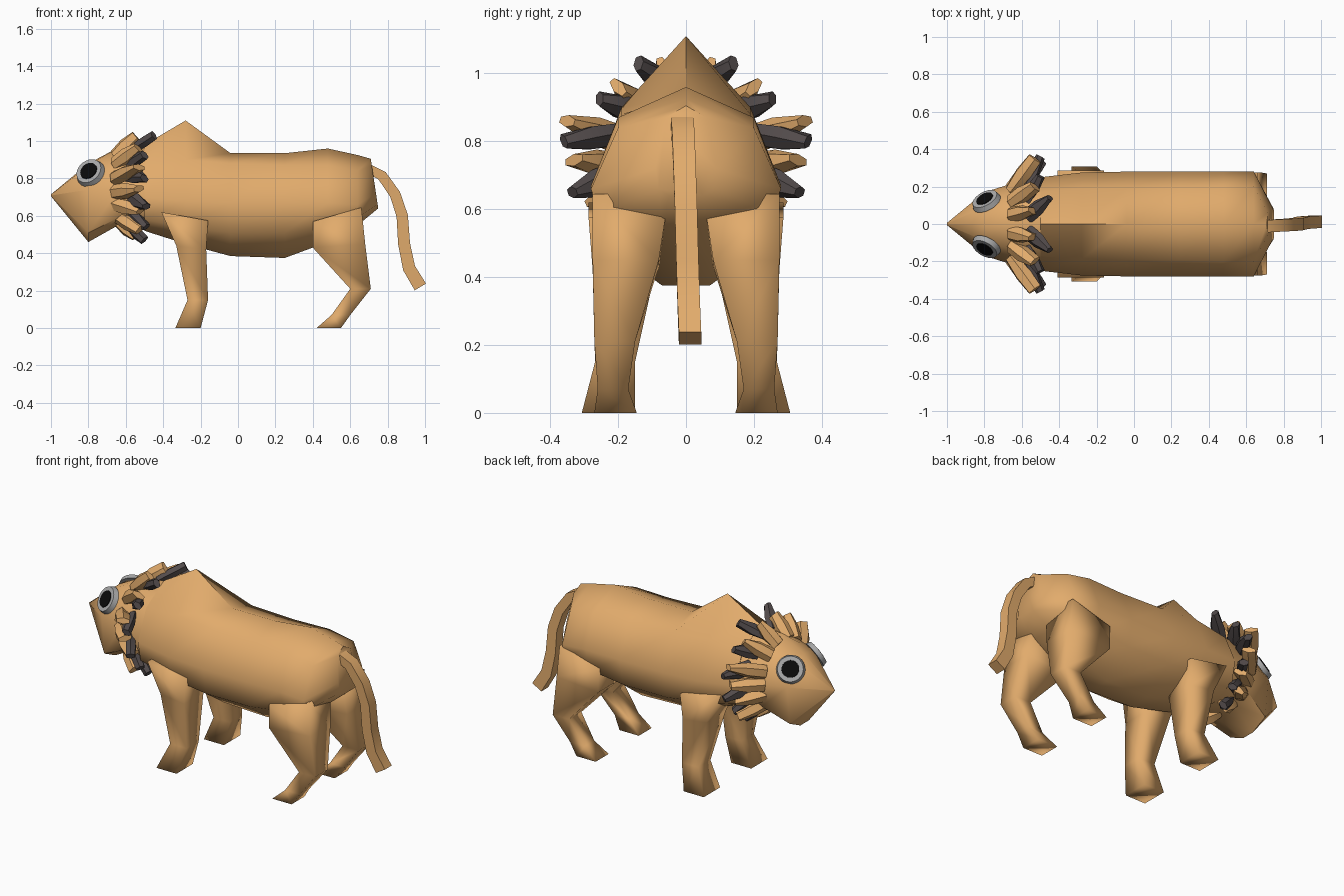
import bpy, bmesh, math
from mathutils import Vector

if "Cube" in bpy.data.objects:
    bpy.data.objects.remove(bpy.data.objects["Cube"])


def material(name, rgb):
    m = bpy.data.materials.new(name)
    m.diffuse_color = (*rgb, 1)
    m.use_nodes = True
    m.node_tree.nodes["Principled BSDF"].inputs["Base Color"].default_value = m.diffuse_color
    return m


TAN = material("tan", (0.76, 0.41, 0.15))
DARK = material("dark_fur", (0.085, 0.07, 0.07))
GREY = material("eye_grey", (0.40, 0.40, 0.40))
BLACK = material("black", (0.003, 0.003, 0.003))


def loft(bm, rings):
    """Skin a list of closed point loops and cap both ends."""
    vs = [[bm.verts.new(p) for p in r] for r in rings]
    n = len(vs[0])
    for a, b in zip(vs, vs[1:]):
        for i in range(n):
            j = (i + 1) % n
            bm.faces.new((a[i], a[j], b[j], b[i]))
    bm.faces.new(vs[0])
    bm.faces.new(vs[-1])


def finish(name, bm, mat, mirror=False, angle=50):
    bmesh.ops.recalc_face_normals(bm, faces=bm.faces)
    me = bpy.data.meshes.new(name)
    bm.to_mesh(me)
    bm.free()
    me.materials.append(mat)
    ob = bpy.data.objects.new(name, me)
    bpy.context.collection.objects.link(ob)
    bpy.ops.object.select_all(action='DESELECT')
    ob.select_set(True)
    bpy.context.view_layer.objects.active = ob
    bpy.ops.object.shade_smooth_by_angle(angle=math.radians(angle))
    if mirror:
        mod = ob.modifiers.new("Mirror", 'MIRROR')
        mod.use_axis = (False, True, False)
        mod.use_mirror_merge = False
    return ob


def section(x, top, sy, sz, w, z1, z2, bot, by, rake=0, low=0.9):
    """Symmetric section: ridge, shoulders, flanks, belly; rake leans it back."""
    half = [(sy, sz), (w, z1), (w * low, z2), (by, bot)]
    pts = [(0, top)] + half + [(-y, z) for y, z in reversed(half)]
    return [(x + rake * (top - z), y, z) for y, z in pts]


# Torso with shoulder hump and raked rump
bm = bmesh.new()
loft(bm, [section(*s) for s in (
    (-0.50, 0.98, 0.17, 0.88, 0.25, 0.70, 0.58, 0.52, 0.08),
    (-0.28, 1.11, 0.19, 0.90, 0.275, 0.68, 0.54, 0.45, 0.08),
    (-0.04, 0.935, 0.19, 0.88, 0.28, 0.67, 0.51, 0.385, 0.07),
    (0.25, 0.935, 0.19, 0.87, 0.28, 0.67, 0.51, 0.375, 0.07),
    (0.48, 0.96, 0.20, 0.87, 0.28, 0.67, 0.54, 0.46, 0.07),
    (0.64, 0.925, 0.20, 0.84, 0.28, 0.66, 0.59, 0.55, 0.07),
    (0.71, 0.905, 0.06, 0.87, 0.09, 0.72, 0.66, 0.64, 0.05, 0.15))])
finish("torso", bm, TAN, angle=60)

# Head: pointed muzzle tip, wide jaw
bm = bmesh.new()
loft(bm, [section(*s, 0, 0.85) for s in (
    (-1.00, 0.715, 0.005, 0.713, 0.006, 0.71, 0.708, 0.705, 0.003),
    (-0.80, 0.88, 0.09, 0.87, 0.17, 0.74, 0.51, 0.46, 0.04),
    (-0.64, 0.965, 0.14, 0.89, 0.22, 0.74, 0.59, 0.55, 0.08),
    (-0.48, 0.98, 0.17, 0.88, 0.25, 0.70, 0.58, 0.52, 0.08))])
finish("head", bm, TAN, angle=60)


def leg(name, levels):
    """Softly shaded box rings: front edge, back edge, inner and outer y."""
    bm = bmesh.new()
    loft(bm, [[(xf, yi, zf), (xf, yo, zf), (xb, yo, zb), (xb, yi, zb)]
              for xf, zf, xb, zb, yi, yo in levels])
    return finish(name, bm, TAN, mirror=True, angle=110)


leg("front_legs", [
    (-0.41, 0.62, -0.16, 0.575, 0.08, 0.287),
    (-0.33, 0.44, -0.17, 0.42, 0.09, 0.275),
    (-0.27, 0.15, -0.16, 0.15, 0.15, 0.268),
    (-0.335, 0.0, -0.20, 0.0, 0.15, 0.307)])
leg("hind_legs", [
    (0.40, 0.57, 0.66, 0.645, 0.05, 0.275),
    (0.40, 0.43, 0.68, 0.45, 0.08, 0.275),
    (0.60, 0.21, 0.71, 0.21, 0.15, 0.27),
    (0.50, 0.07, 0.60, 0.07, 0.17, 0.26),
    (0.42, 0.0, 0.55, 0.0, 0.145, 0.27)])

# Tail: square strip following a hanging curve
bm = bmesh.new()
path = [(0.70, 0.85), (0.77, 0.815), (0.84, 0.715), (0.878, 0.60),
        (0.888, 0.45), (0.915, 0.32), (0.975, 0.22)]
rings = []
for i, (x, z) in enumerate(path):
    a, b = path[max(i - 1, 0)], path[min(i + 1, len(path) - 1)]
    d = Vector((b[0] - a[0], b[1] - a[1])).normalized() * (0.026 + 0.0015 * i)
    y = -0.012 + 0.004 * i
    rings.append([(x - d.y * s, y + 0.033 * t, z + d.x * s)
                  for s, t in ((1, 1), (1, -1), (-1, -1), (-1, 1))])
loft(bm, rings)
finish("tail", bm, TAN)


def mane(name, mat, depth, tufts):
    """Blade-like tufts from root to tip, mirrored across the body."""
    bm = bmesh.new()
    for root, tip in tufts:
        a, b = Vector(root), Vector(tip)
        d = (b - a).normalized()
        out = Vector((0, a.y + b.y, a.z + b.z - 1.5)).normalized()
        side = d.cross(out).normalized()
        up = side.cross(d).normalized()
        loft(bm, [[a.lerp(b, t) + side * w * c + up * depth * h * s
                   for c, s in ((1, 0), (0.5, 0.9), (-0.5, 0.9),
                                (-1, 0), (-0.5, -0.9), (0.5, -0.9))]
                  for t, w, h in ((0, 0.042, 0.7), (0.5, 0.042, 1),
                                  (1, 0.018, 0.9))])
    return finish(name, bm, mat, mirror=True, angle=40)


mane("light_mane", TAN, 0.045, [
    ((-0.66, 0.05, 0.92), (-0.54, 0.07, 1.02)),
    ((-0.66, 0.12, 0.88), (-0.53, 0.20, 0.96)),
    ((-0.66, 0.18, 0.80), (-0.53, 0.35, 0.86)),
    ((-0.66, 0.19, 0.725), (-0.53, 0.33, 0.745)),
    ((-0.66, 0.17, 0.66), (-0.52, 0.27, 0.63)),
    ((-0.65, 0.13, 0.60), (-0.52, 0.25, 0.53)),
    ((-0.64, 0.06, 0.57), (-0.54, 0.10, 0.50))])
mane("dark_mane", DARK, 0.03, [
    ((-0.57, 0.04, 0.95), (-0.45, 0.14, 1.03)),
    ((-0.58, 0.13, 0.88), (-0.50, 0.255, 0.925)),
    ((-0.58, 0.20, 0.82), (-0.50, 0.36, 0.80)),
    ((-0.58, 0.20, 0.70), (-0.49, 0.335, 0.65)),
    ((-0.58, 0.18, 0.61), (-0.49, 0.24, 0.54)),
    ((-0.58, 0.10, 0.54), (-0.50, 0.15, 0.47))])


# Eyes: grey disc with a black pupil, facing out, forward and up
def eye_disc(name, mat, r0, r1, depth, offset):
    n = Vector((-0.42, 0.75, 0.50)).normalized()
    m = n.to_track_quat('Z', 'Y').to_matrix().to_4x4()
    m.translation = Vector((-0.79, 0.12, 0.83)) + n * offset
    bm = bmesh.new()
    bmesh.ops.create_cone(bm, cap_ends=True, segments=24, radius1=r0,
                          radius2=r1, depth=depth, matrix=m)
    return finish(name, bm, mat, mirror=True, angle=30)


eye_disc("eyes", GREY, 0.081, 0.072, 0.028, 0.006)
eye_disc("pupils", BLACK, 0.052, 0.048, 0.02, 0.014)
